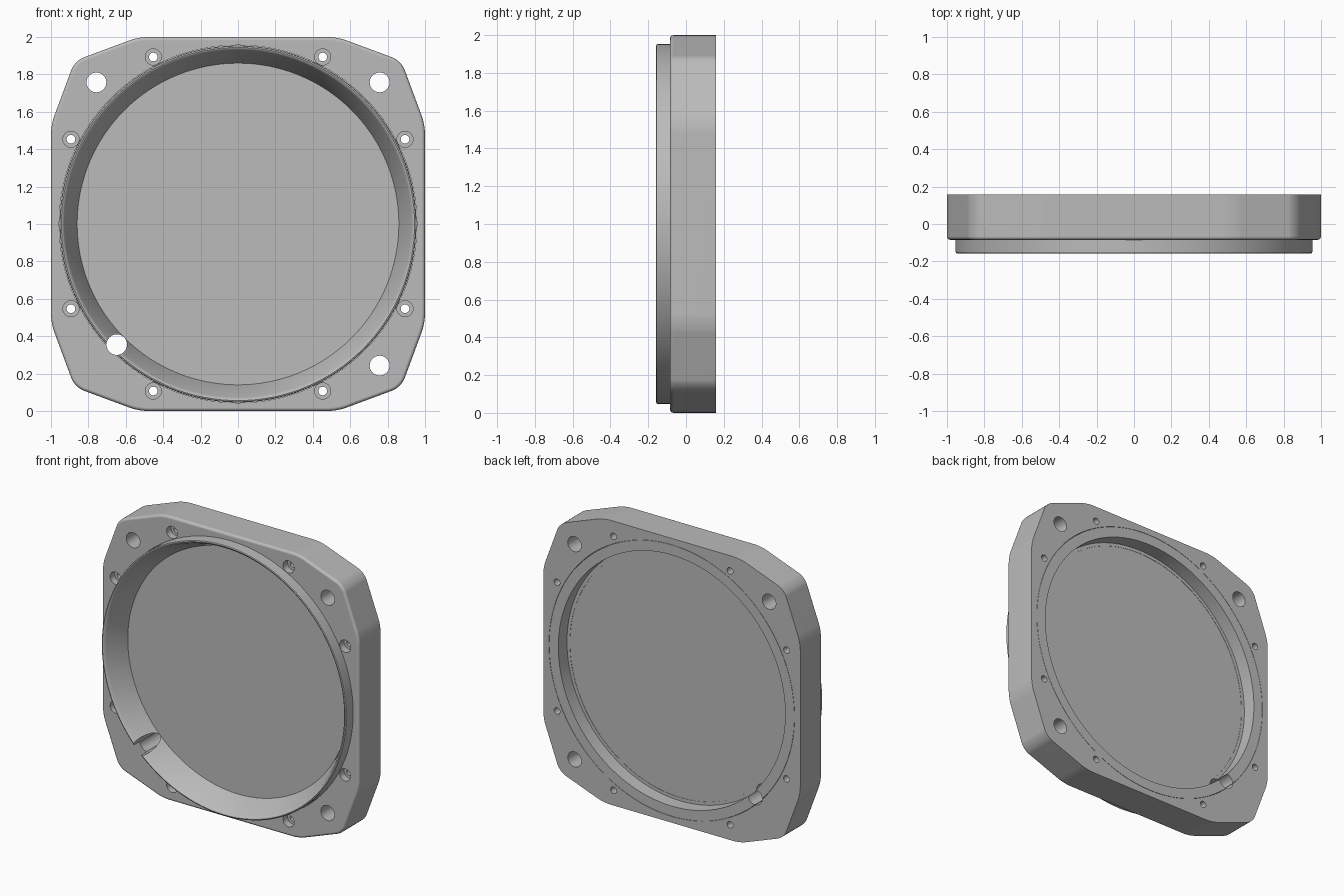
import bpy, bmesh, math
from mathutils import Vector

cube = bpy.data.objects.get("Cube")
if cube:
    bpy.data.objects.remove(cube, do_unlink=True)

FRONT, BACK, PLATE_FRONT = -0.158, 0.158, -0.085

grey = bpy.data.materials.new("light grey")
grey.use_nodes = True
colour = (0.5, 0.5, 0.5, 1)
grey.diffuse_color = colour
grey.node_tree.nodes["Principled BSDF"].inputs["Base Color"].default_value = colour


def lathe(bm, profile, cx=0, cz=1, segs=32, closed=False):
    """Turn (radius, y) points about an axis along y; cap the ends unless closed."""
    rings = [[bm.verts.new((cx + r * math.cos(a), y, cz + r * math.sin(a)))
              for a in (math.tau * i / segs for i in range(segs))]
             for r, y in profile]
    pairs = list(zip(rings, rings[1:]))
    if closed:
        pairs.append((rings[-1], rings[0]))
    else:
        bm.faces.new(rings[0])
        bm.faces.new(rings[-1])
    for a, b in pairs:
        for i in range(segs):
            j = (i + 1) % segs
            bm.faces.new((a[i], a[j], b[j], b[i]))


def finish(bm, name):
    bmesh.ops.recalc_face_normals(bm, faces=bm.faces)
    mesh = bpy.data.meshes.new(name)
    bm.to_mesh(mesh)
    bm.free()
    mesh.materials.append(grey)
    obj = bpy.data.objects.new(name, mesh)
    bpy.context.collection.objects.link(obj)
    return obj


def activate(obj):
    bpy.ops.object.select_all(action='DESELECT')
    obj.select_set(True)
    bpy.context.view_layer.objects.active = obj


def cut(obj, cutter):
    activate(obj)
    mod = obj.modifiers.new("cut", 'BOOLEAN')
    mod.operation, mod.solver, mod.object = 'DIFFERENCE', 'EXACT', cutter
    bpy.ops.object.modifier_apply(modifier=mod.name)


# Mounting plate: square with double-chamfered corners
bm = bmesh.new()
corner = [Vector((1, 0.53)), Vector((0.873, 0.873)), Vector((0.53, 1))]
outline = []
for k in range(4):
    for p in corner:
        x, z = p.x, p.y
        for _ in range(k):
            x, z = -z, x
        outline.append((x, z))
base = bm.faces.new([bm.verts.new((x, BACK, 1 + z)) for x, z in outline])
ext = bmesh.ops.extrude_face_region(bm, geom=[base])
bmesh.ops.translate(bm, vec=(0, PLATE_FRONT - BACK, 0),
                    verts=[v for v in ext["geom"] if isinstance(v, bmesh.types.BMVert)])
bmesh.ops.recalc_face_normals(bm, faces=bm.faces)
sides = [e for e in bm.edges if abs(e.verts[0].co.y - e.verts[1].co.y) > 0.1]
bmesh.ops.bevel(bm, geom=sides, offset=0.05, segments=5, profile=0.5, affect='EDGES')
rim = [e for e in bm.edges if all(v.co.y < PLATE_FRONT + 0.001 for v in e.verts)]
bmesh.ops.bevel(bm, geom=rim, offset=0.018, segments=3, profile=0.5, affect='EDGES')
plate = finish(bm, "mounting_plate")

# Bezel ring: rounded lip, sloping inner wall, recess at the back
bm = bmesh.new()
lathe(bm, [(0.954, BACK), (0.954, -0.148), (0.951, -0.155), (0.944, FRONT),
           (0.938, -0.156), (0.931, -0.149), (0.926, -0.138), (0.86, 0),
           (0.86, 0.062), (0.883, 0.062), (0.883, BACK)], segs=128, closed=True)
bezel = finish(bm, "bezel_ring")

# Flat window disc
bm = bmesh.new()
lathe(bm, [(0.882, 0.003), (0.882, 0.06)], segs=128)
window = finish(bm, "window_disc")

# Cutters: bore, corner holes, shaft hole, stepped screw holes
bm = bmesh.new()
lathe(bm, [(0.956, -0.3), (0.956, 0.3)], segs=128)
bore = finish(bm, "bore_cutter")

bm = bmesh.new()
for x, z in ((1, 1), (-1, 1), (1, -1)):
    lathe(bm, [(0.053, -0.3), (0.053, 0.3)], 0.757 * x, 1 + 0.757 * z)
for sx in (1, -1):
    for sz in (1, -1):
        for x, z in ((0.453, 0.893), (0.893, 0.453)):
            lathe(bm, [(0.043, -0.3), (0.043, -0.035), (0.023, -0.035), (0.023, 0.3)],
                  sx * x, 1 + sz * z, 24)
holes = finish(bm, "hole_cutter")

bm = bmesh.new()
lathe(bm, [(0.055, -0.3), (0.055, 0.3)], -0.648, 0.355)
shaft = finish(bm, "shaft_cutter")

cut(plate, bore)
cut(plate, holes)
for part in (plate, bezel, window):
    cut(part, shaft)
for cutter in (bore, holes, shaft):
    bpy.data.objects.remove(cutter, do_unlink=True)

# Smooth curved walls, crisp edges
for part in (plate, bezel, window):
    activate(part)
    bpy.ops.object.shade_smooth_by_angle(angle=math.radians(32))
    part.modifiers.new("even_shading", 'WEIGHTED_NORMAL').keep_sharp = True
